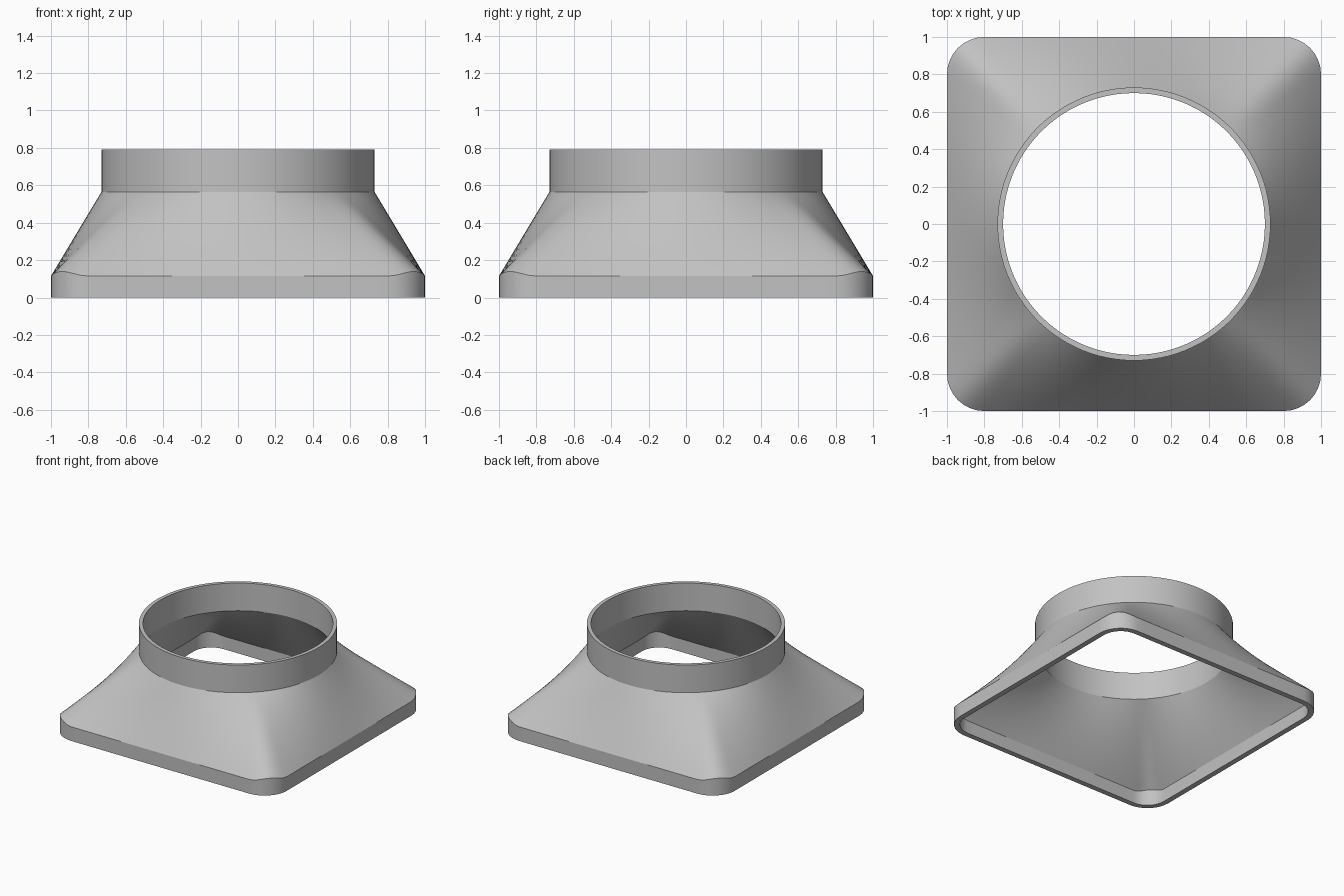
import bpy, bmesh
from math import sin, cos, pi
from mathutils import Vector

if "Cube" in bpy.data.objects:
    bpy.data.objects.remove(bpy.data.objects["Cube"], do_unlink=True)

SIDE_STEPS, CORNER_STEPS, LOFT_STEPS = 24, 8, 14
CORNER_CENTRE = 0.8
NECK_BASE, NECK_TOP = 0.565, 0.79

grey = bpy.data.materials.new("light_grey")
grey.use_nodes = True
grey.diffuse_color = (0.54, 0.54, 0.54, 1)
grey.node_tree.nodes["Principled BSDF"].inputs["Base Color"].default_value = grey.diffuse_color


def square_ring(half, z, corner_rise):
    """Rounded square whose corners rise slightly."""
    c, r = CORNER_CENTRE, half - CORNER_CENTRE
    points = []
    for q in range(4):
        turn = q * pi / 2
        quarter = [Vector((half, -c + 2 * c * i / SIDE_STEPS, z)) for i in range(SIDE_STEPS)]
        for i in range(CORNER_STEPS):
            a = pi / 2 * i / CORNER_STEPS
            quarter.append(Vector((c + r * cos(a), c + r * sin(a),
                                   z + corner_rise * sin(2 * a) ** 2)))
        points += [Vector((p.x * cos(turn) - p.y * sin(turn),
                           p.x * sin(turn) + p.y * cos(turn), p.z)) for p in quarter]
    return points


def round_ring(radius, z, guide):
    """Circle with its points in the same directions as the guide ring."""
    ring = []
    for p in guide:
        d = Vector((p.x, p.y, 0)).normalized() * radius
        ring.append(Vector((d.x, d.y, z)))
    return ring


def wall(half, radius, collar_top):
    """Rings from the foot of the collar to the lip of the neck."""
    foot = square_ring(half, 0, 0)
    shoulder = square_ring(half, collar_top, 0.025)
    neck = round_ring(radius, NECK_BASE, foot)
    rings = [foot]
    for i in range(LOFT_STEPS + 1):
        t = i / LOFT_STEPS
        rings.append([a.lerp(b, t) for a, b in zip(shoulder, neck)])
    rings.append(round_ring(radius, NECK_TOP, foot))
    return rings


# Outer skin up, inner skin back down, joined at the lip and the foot
rings = wall(1.0, 0.73, 0.115) + wall(0.957, 0.70, 0.105)[::-1]

bm = bmesh.new()
loops = [[bm.verts.new(p) for p in ring] for ring in rings]
for k, low in enumerate(loops):
    high = loops[(k + 1) % len(loops)]
    for i in range(len(low)):
        j = (i + 1) % len(low)
        bm.faces.new((low[i], low[j], high[j], high[i]))
bmesh.ops.recalc_face_normals(bm, faces=bm.faces)
mesh = bpy.data.meshes.new("square_to_round_adapter")
bm.to_mesh(mesh)
bm.free()
mesh.materials.append(grey)

adapter = bpy.data.objects.new("square_to_round_adapter", mesh)
bpy.context.collection.objects.link(adapter)
bpy.ops.object.select_all(action="DESELECT")
adapter.select_set(True)
bpy.context.view_layer.objects.active = adapter
bpy.ops.object.shade_smooth_by_angle(angle=pi / 7.5)
